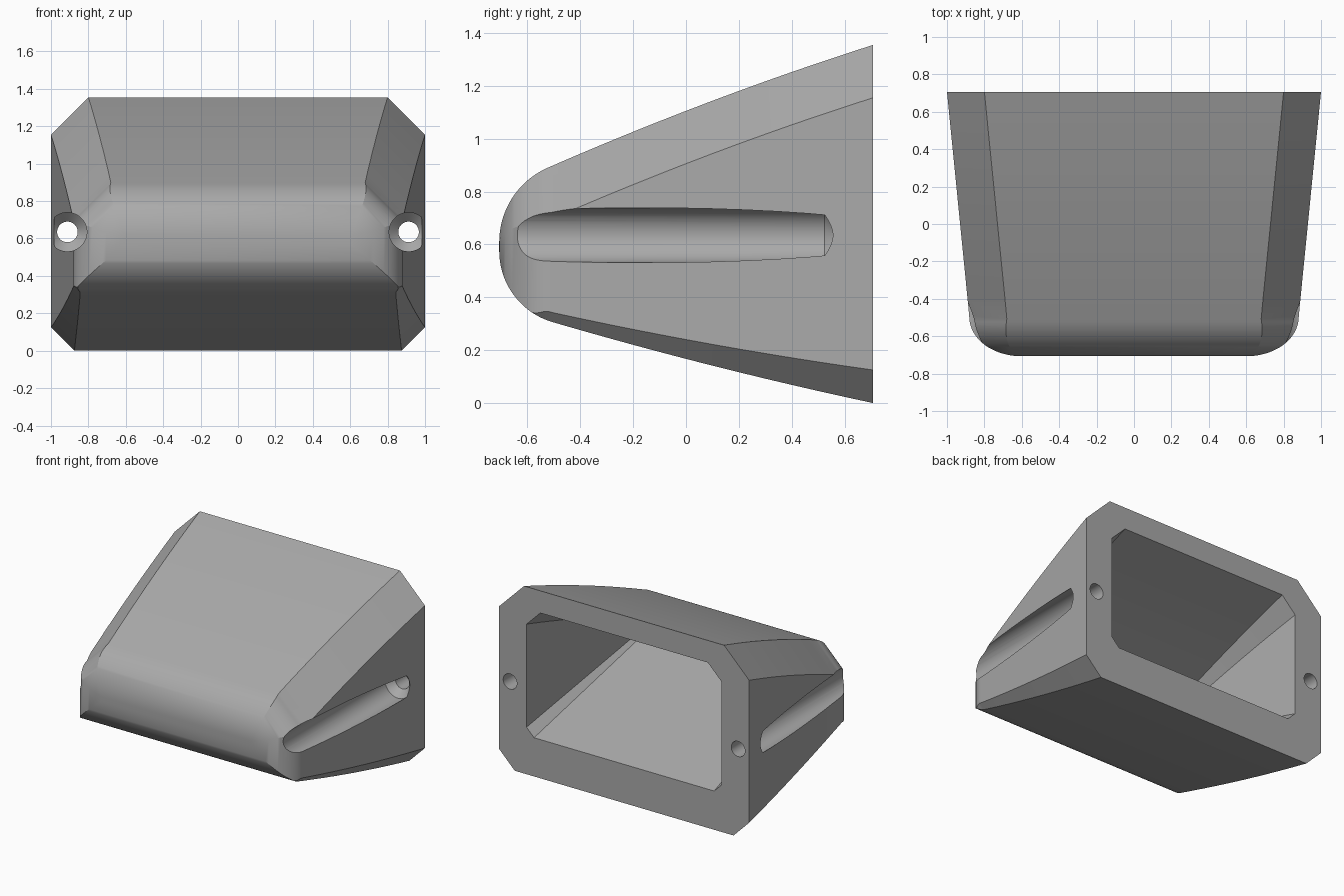
import bpy, bmesh, math
from mathutils import Matrix

if "Cube" in bpy.data.objects:
    bpy.data.objects.remove(bpy.data.objects["Cube"])

BACK, NOSE = 0.707, -0.707

grey = bpy.data.materials.new("mid grey")
grey.diffuse_color = (0.4, 0.4, 0.4, 1)
grey.use_nodes = True
grey.node_tree.nodes["Principled BSDF"].inputs["Base Color"].default_value = grey.diffuse_color


def bowed(y, y0, z0, z1, bow):
    """Slightly curved line from (y0, z0) to (BACK, z1)."""
    t = (y - y0) / (BACK - y0)
    return z0 + (z1 - z0) * t + 4 * bow * t * (1 - t)


def arc(y, r):
    return math.sqrt(max(0, r * r - (NOSE + r - y) ** 2))


def top(y):
    return 0.61 + arc(y, 0.306) if y < -0.52 else bowed(y, -0.52, 0.892, 1.355, 0.018)


def bottom(y):
    return 0.575 - arc(y, 0.28) if y < -0.508 else bowed(y, -0.508, 0.307, 0, -0.012)


def half_width(y):
    if y < -0.5:
        return 0.6 + 0.28 * math.sqrt(max(0, 1 - ((y + 0.5) / 0.207) ** 2))
    return 0.88 + 0.12 * (y + 0.5) / (BACK + 0.5)


def octagon(y, w, zb, zt, cb, ct):
    """Chamfered rectangle, with separate bottom and top chamfers."""
    half = [(w - cb, zb), (w, zb + cb), (w, zt - ct), (w - ct, zt)]
    return [(x, y, z) for x, z in half] + [(-x, y, z) for x, z in reversed(half)]


def loft(name, rings):
    bm = bmesh.new()
    vs = [[bm.verts.new(p) for p in ring] for ring in rings]
    for a, b in zip(vs, vs[1:]):
        for i in range(8):
            j = (i + 1) % 8
            bm.faces.new((a[i], a[j], b[j], b[i]))
    bm.faces.new(vs[0])
    bm.faces.new(vs[-1])
    bmesh.ops.remove_doubles(bm, verts=bm.verts, dist=1e-5)
    bmesh.ops.recalc_face_normals(bm, faces=bm.faces)
    return add(name, bm)


def add(name, bm):
    me = bpy.data.meshes.new(name)
    bm.to_mesh(me)
    bm.free()
    me.materials.append(grey)
    ob = bpy.data.objects.new(name, me)
    bpy.context.collection.objects.link(ob)
    return ob


def lathe_y(name, x, z, stations, n=48):
    """Solid of revolution about a front-to-back axis; stations are (y, radius)."""
    bm = bmesh.new()
    rings = []
    for y, r in stations:
        rings.append([bm.verts.new((x + r * math.cos(2 * math.pi * i / n), y,
                                    z + r * math.sin(2 * math.pi * i / n))) for i in range(n)])
    for a, b in zip(rings, rings[1:]):
        for i in range(n):
            j = (i + 1) % n
            bm.faces.new((a[i], a[j], b[j], b[i]))
    bm.faces.new(rings[0])
    bm.faces.new(rings[-1])
    bmesh.ops.recalc_face_normals(bm, faces=bm.faces)
    return add(name, bm)


# Outer shell: chamfered sections, closely spaced round the nose
ys = [NOSE + 0.2 * (1 - math.cos(math.pi / 2 * i / 20)) for i in range(21)]
ys += [-0.507 + (BACK + 0.507) * i / 12 for i in range(1, 13)]
rings = []
for y in ys:
    ct = min(0.2, 0.7 * (top(y) - 0.61))
    cb = 0.035 + 0.09 * (y + 0.52) / 1.227
    cb *= min(1, max(0, (y + 0.58) / 0.05))
    rings.append(octagon(y, half_width(y), bottom(y), top(y), cb, ct))
housing = loft("housing", rings)

# Tapering cavity open at the back
rings = []
for i in range(11):
    y = -0.5 + 1.207 * i / 10
    t = i / 10
    rings.append(octagon(y, 0.66 + 0.12 * t, 0.63 - 0.35 * t, top(y) - 0.16,
                         0.02 + 0.04 * t, 0.03 + 0.08 * t))
rings.append([(x, BACK + 0.1, z) for x, y, z in rings[-1]])
cutters = [loft("cavity_cutter", rings)]

# Screw channels with countersunk through holes
for side, x in (("left", -0.912), ("right", 0.912)):
    cutters.append(lathe_y(side + "_screw_cutter", x, 0.635,
                           [(-0.9, 0.104), (0.525, 0.104), (0.574, 0.055), (0.9, 0.055)]))

for c in cutters:
    mod = housing.modifiers.new(c.name, "BOOLEAN")
    mod.operation = "DIFFERENCE"
    mod.solver = "EXACT"
    mod.object = c
bpy.context.view_layer.objects.active = housing
housing.select_set(True)
for mod in list(housing.modifiers):
    bpy.ops.object.modifier_apply(modifier=mod.name)
for c in cutters:
    bpy.data.objects.remove(c, do_unlink=True)

bpy.ops.object.select_all(action="DESELECT")
housing.select_set(True)
bpy.context.view_layer.objects.active = housing
bpy.ops.object.shade_smooth_by_angle(angle=math.radians(25))
